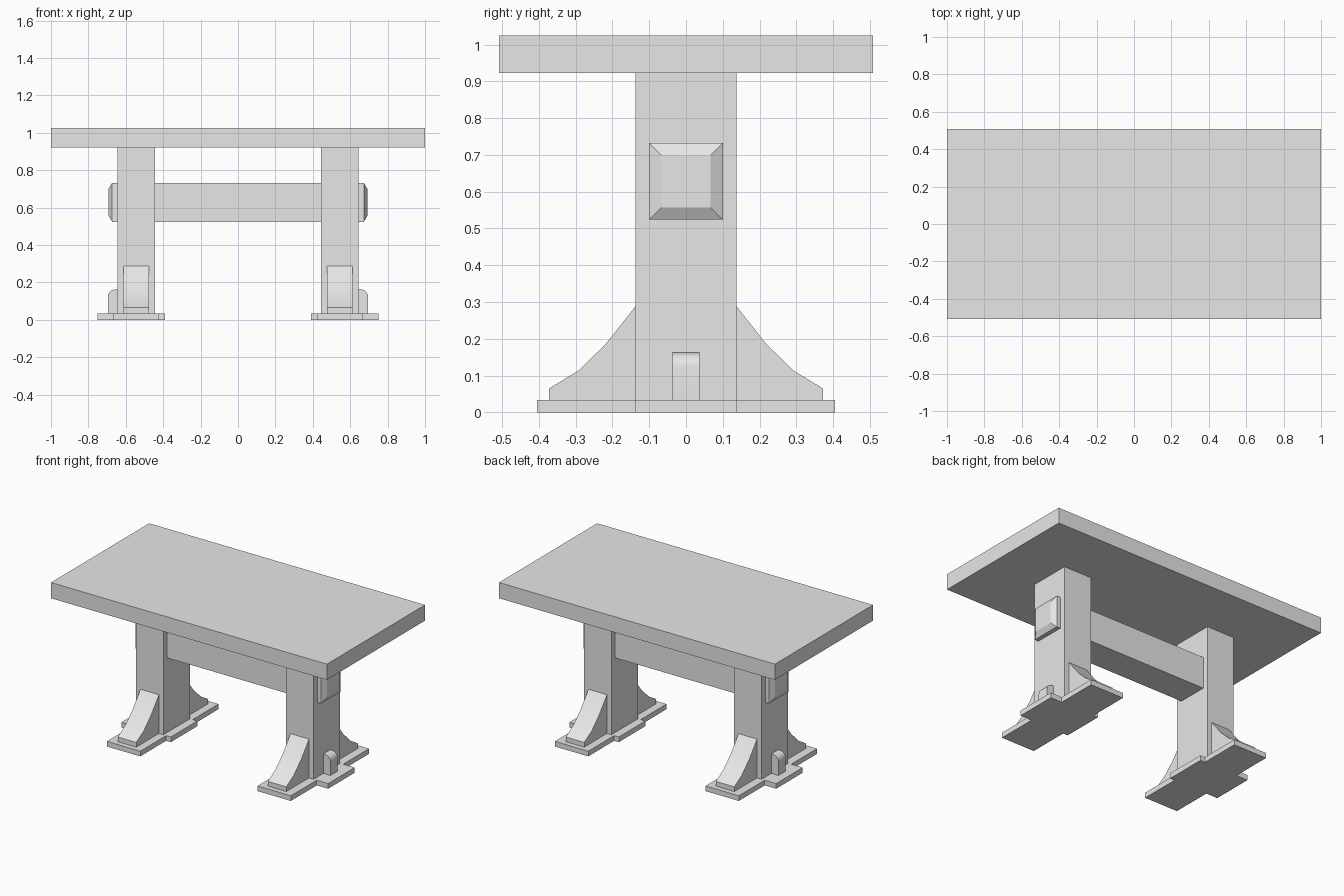
import bpy
import bmesh
import math
from mathutils import Vector

cube = bpy.data.objects.get("Cube")
if cube:
    bpy.data.objects.remove(cube, do_unlink=True)

# Single plain grey
GREY = (0.8, 0.8, 0.8, 1.0)
grey = bpy.data.materials.new("plain_grey")
grey.use_nodes = True
grey.diffuse_color = GREY
grey.node_tree.nodes["Principled BSDF"].inputs["Base Color"].default_value = GREY


def finish(name, bm, smooth=False):
    bmesh.ops.recalc_face_normals(bm, faces=bm.faces[:])
    mesh = bpy.data.meshes.new(name)
    bm.to_mesh(mesh)
    bm.free()
    mesh.materials.append(grey)
    obj = bpy.data.objects.new(name, mesh)
    bpy.context.collection.objects.link(obj)
    if smooth:
        bpy.ops.object.select_all(action="DESELECT")
        obj.select_set(True)
        bpy.context.view_layer.objects.active = obj
        bpy.ops.object.shade_smooth_by_angle(angle=math.radians(30))
    return obj


def prism(name, outline, depth, smooth=False):
    """Extrude a closed outline of 3D points along the depth vector."""
    bm = bmesh.new()
    face = bm.faces.new([bm.verts.new(p) for p in outline])
    extruded = bmesh.ops.extrude_face_region(bm, geom=[face])["geom"]
    moved = [g for g in extruded if isinstance(g, bmesh.types.BMVert)]
    bmesh.ops.translate(bm, verts=moved, vec=Vector(depth))
    return finish(name, bm, smooth)


def box(name, x0, x1, half_y, z0, z1):
    corners = [(x0, -half_y), (x1, -half_y), (x1, half_y), (x0, half_y)]
    return prism(name, [(x, y, z0) for x, y in corners], (0, 0, z1 - z0))


# Tabletop
box("tabletop", -1, 1, 0.508, 0.922, 1.025)

# Cross beam running through both legs, with chamfered ends
bm = bmesh.new()
rings = []
for x, inset in [(-0.692, 0.033), (-0.673, 0), (0.673, 0), (0.692, 0.033)]:
    hy, hz = 0.1 - inset, 0.104 - inset
    rings.append([bm.verts.new((x, sy * hy, 0.628 + sz * hz))
                  for sy, sz in [(-1, -1), (1, -1), (1, 1), (-1, 1)]])
for a, b in zip(rings, rings[1:]):
    for i in range(4):
        j = (i + 1) % 4
        bm.faces.new((a[i], a[j], b[j], b[i]))
bm.faces.new(rings[0])
bm.faces.new(rings[-1])
finish("cross_beam", bm)

# Half outlines shared by both trestles
FOOT_HALF = [(0.391, 0.1375), (0.425, 0.1375), (0.425, 0.405),
             (0.667, 0.405), (0.667, 0.1375), (0.75, 0.1375)]
BRACE = [(0.1375, 0.034), (0.372, 0.034), (0.372, 0.065),
         (0.293, 0.113), (0.219, 0.185), (0.1375, 0.288)]
FOOT_TOP = 0.034

for side, s in (("left", 1), ("right", -1)):
    # Upright and stepped foot plate
    box(side + "_leg", s * 0.445, s * 0.645, 0.1375, FOOT_TOP, 0.922)
    foot = FOOT_HALF + [(x, -y) for x, y in reversed(FOOT_HALF)]
    prism(side + "_foot_plate", [(s * x, y, 0) for x, y in foot], (0, 0, FOOT_TOP))

    # Curved braces at the front and back of the leg
    for end, t in (("front", -1), ("back", 1)):
        prism(f"{side}_{end}_brace", [(s * 0.477, t * y, z) for y, z in BRACE],
              (s * 0.134, 0, 0), smooth=True)

    # Peg on the outer side, rounded at its top outer corner
    r, x1, z1 = 0.04, 0.696, 0.162
    arc = [(x1 - r + r * math.cos(a), z1 - r + r * math.sin(a))
           for a in (math.pi / 2 * k / 5 for k in range(6))]
    peg = [(0.645, FOOT_TOP), (x1, FOOT_TOP)] + arc + [(0.645, z1)]
    prism(side + "_peg", [(s * x, -0.037, z) for x, z in peg], (0, 0.074, 0), smooth=True)
